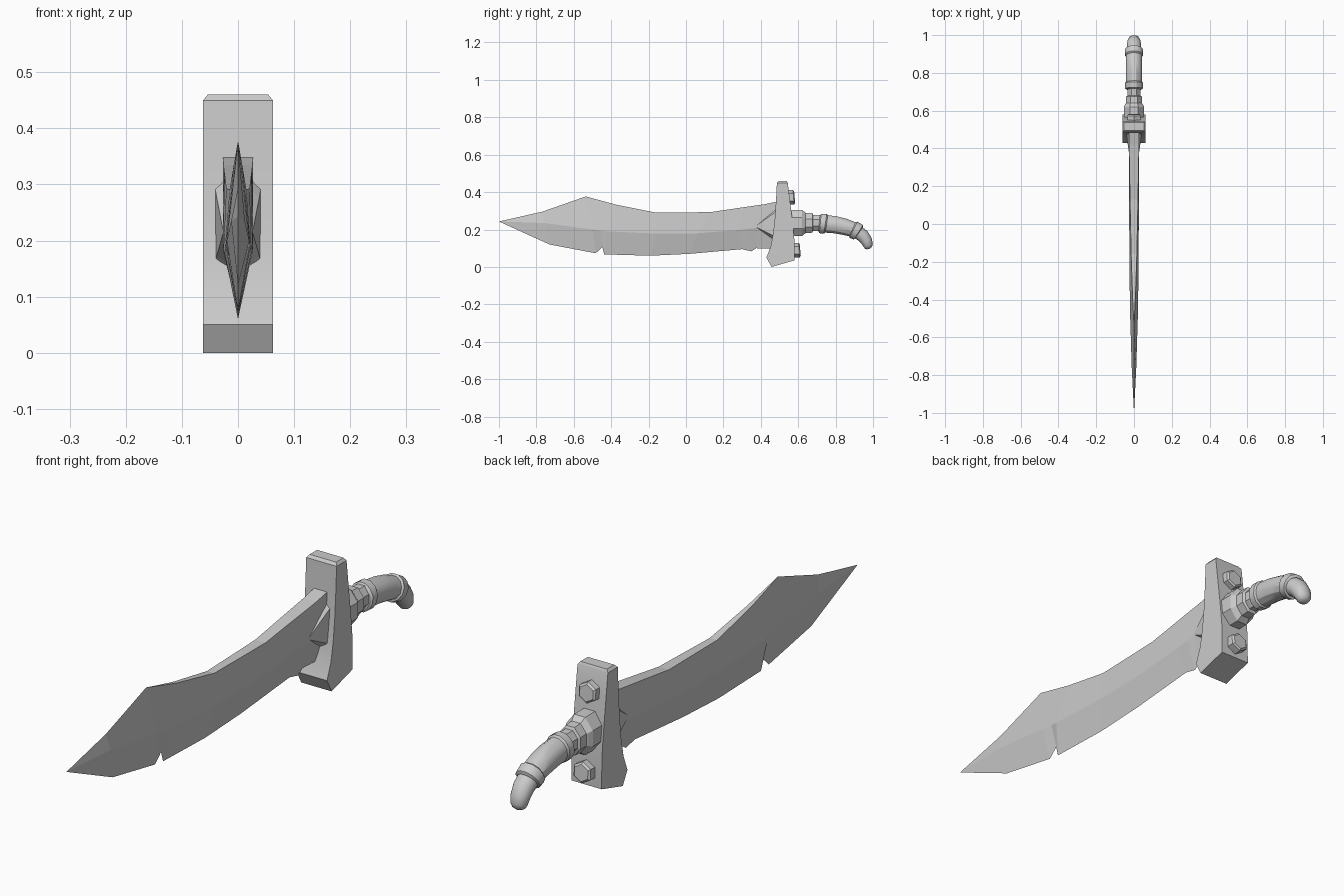
import bpy, bmesh, math

steel = bpy.data.materials.new("grey_steel")
steel.diffuse_color = (0.6, 0.6, 0.6, 1)


def loft(name, rings, smooth=None):
    """Skin a list of equal-length vertex rings and cap both ends."""
    bm = bmesh.new()
    rows = [[bm.verts.new(p) for p in r] for r in rings]
    n = len(rows[0])
    for a, b in zip(rows, rows[1:]):
        for i in range(n):
            j = (i + 1) % n
            bm.faces.new((a[i], a[j], b[j], b[i]))
    bm.faces.new(rows[0])
    bm.faces.new(rows[-1])
    bmesh.ops.remove_doubles(bm, verts=bm.verts, dist=1e-5)
    bmesh.ops.recalc_face_normals(bm, faces=bm.faces)
    me = bpy.data.meshes.new(name)
    bm.to_mesh(me)
    bm.free()
    me.materials.append(steel)
    ob = bpy.data.objects.new(name, me)
    bpy.context.collection.objects.link(ob)
    if smooth:
        bpy.ops.object.select_all(action='DESELECT')
        ob.select_set(True)
        bpy.context.view_layer.objects.active = ob
        bpy.ops.object.shade_smooth_by_angle(angle=math.radians(smooth))
    return ob


def ring(y, z, rx, rz, tilt=0, n=8):
    """Polygon ring facing along +y, pitched by tilt degrees."""
    t = math.radians(tilt)
    k = 1 / math.cos(math.pi / n)
    out = []
    for i in range(n):
        a = 2 * math.pi * (i + 0.5) / n
        h = rz * k * math.sin(a)
        out.append((rx * k * math.cos(a), y - h * math.sin(t), z + h * math.cos(t)))
    return out


# Blade stations: spine y, z, half width | ridge y, z, half width | edge y, z
stations = [
    (-1, .243, 0, -1, .243, 0, -1, .243),
    (-.77, .295, 0, -.76, .235, .012, -.73, .12),
    (-.535, .377, 0, -.50, .20, .020, -.483, .073),
    (-.50, .367, .002, -.45, .194, .021, -.447, .107),
    (-.37, .332, .008, -.42, .190, .022, -.437, .067),
    (-.16, .290, .015, -.16, .178, .024, -.19, .060),
    (.13, .293, .021, .06, .180, .026, .02, .070),
    (.30, .318, .024, .28, .197, .027, .30, .095),
    (.35, .325, .025, .34, .205, .027, .35, .083),
    (.42, .335, .026, .38, .209, .027, .375, .10),
    (.50, .352, .027, .50, .220, .027, .50, .095),
]
loft("blade", [[(0, yb, zb), (wr, yr, zr), (ws, ys, zs), (-ws, ys, zs), (-wr, yr, zr)]
               for ys, zs, ws, yr, zr, wr, yb, zb in stations])

# Guard: front y, z | back y, z | half width
guard = [
    (.457, 0, .58, .035, .062), (.43, .05, .58, .06, .062),
    (.453, .11, .579, .15, .062), (.466, .18, .572, .22, .062),
    (.475, .26, .565, .28, .062), (.481, .35, .555, .36, .062),
    (.486, .45, .544, .45, .062), (.495, .46, .538, .46, .054),
]
loft("guard", [[(-w, yf, zf), (w, yf, zf), (w, yb, zb), (-w, yb, zb)]
               for yf, zf, yb, zb, w in guard], 25)

# Pointed langets on both sides of the blade root
for side, s in (("right", 1), ("left", -1)):
    base = [(.015, .13), (.042, .155), (.042, .215), (.042, .30), (.015, .33)]
    loft("langet_" + side, [
        [(s * x, .49, z) for x, z in base],
        [(s * (x - .004), .455, .218 + (z - .218) * .72) for x, z in base],
        [(s * .026, .37, .215)] * 5])

# Bolts on the back of the guard
for name, y, z in (("bolt_upper", .535, .371), ("bolt_lower", .565, .088)):
    loft(name, [ring(y, z, .034, .034, 5, 6), ring(y + .04, z + .002, .034, .034, 5, 6),
                ring(y + .046, z + .002, .027, .027, 5, 6)])

# Stepped collar between guard and grip
loft("collar", [
    ring(.55, .235, .054, .070), ring(.62, .235, .054, .070),
    ring(.635, .235, .046, .058), ring(.64, .235, .042, .054),
    ring(.675, .235, .042, .052), ring(.68, .235, .034, .042),
    ring(.73, .235, .034, .042)])

# Curved grip with raised bands and a hooked, rounded pommel
loft("grip", [
    ring(.712, .232, .040, .042, -5, 12), ring(.718, .232, .047, .052, -5, 12),
    ring(.745, .231, .047, .053, -8, 12), ring(.752, .230, .042, .047, -8, 12),
    ring(.80, .225, .043, .046, -12, 12), ring(.85, .214, .043, .044, -18, 12),
    ring(.89, .201, .042, .041, -24, 12), ring(.895, .199, .048, .048, -26, 12),
    ring(.922, .185, .046, .046, -32, 12), ring(.925, .183, .039, .037, -35, 12)], 30)
loft("pommel", [
    ring(.915, .189, .038, .036, -32, 12), ring(.947, .165, .037, .035, -45, 12),
    ring(.966, .138, .034, .031, -60, 12), ring(.974, .115, .030, .026, -72, 12),
    ring(.976, .102, .022, .019, -75, 12), ring(.977, .096, .010, .009, -75, 12)], 45)
